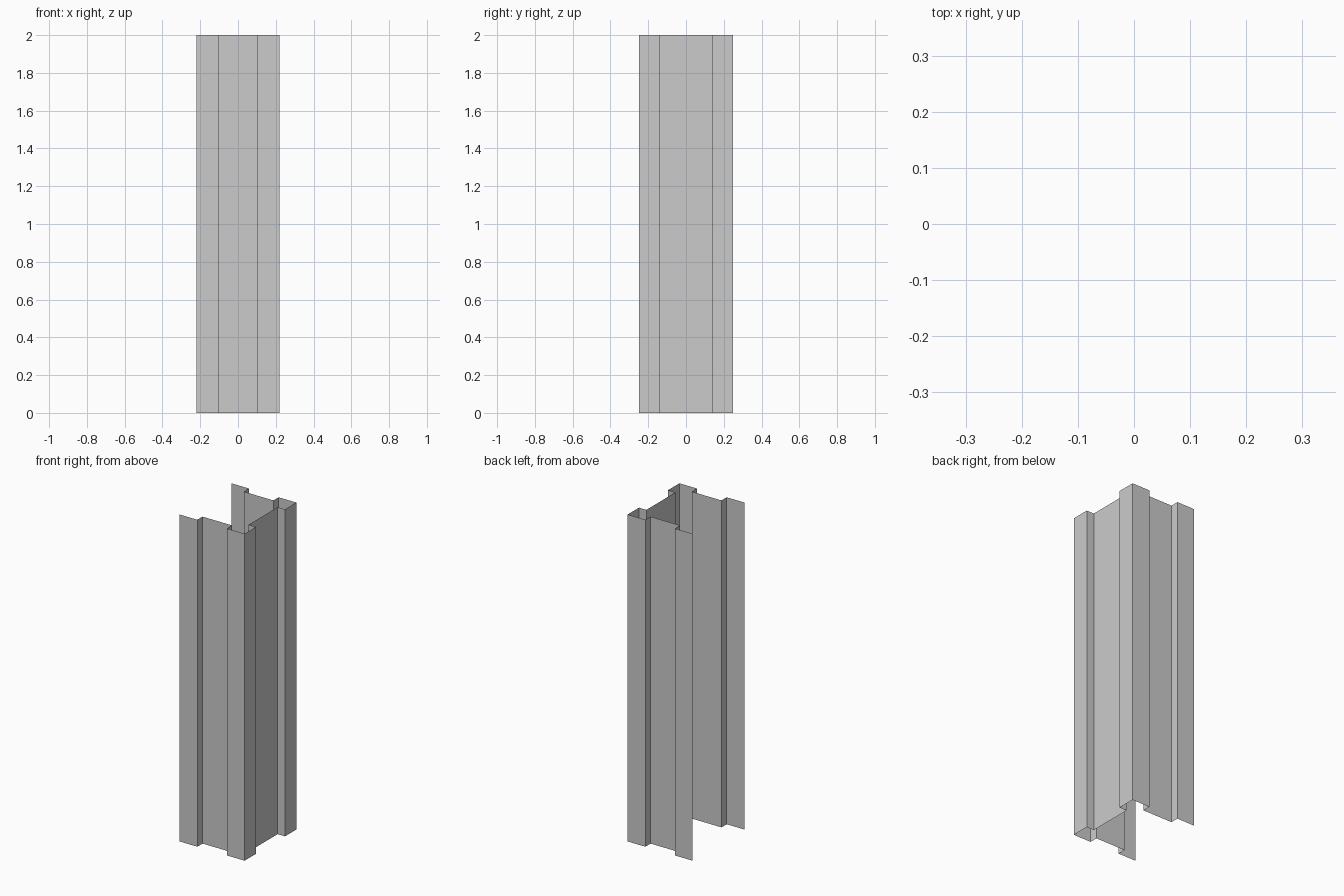
import bpy, bmesh

if "Cube" in bpy.data.objects:
    bpy.data.objects.remove(bpy.data.objects["Cube"])

HX, HY, HEIGHT = 0.22, 0.25, 2.0   # half width, half depth, height
RX, RY, STEP = 0.10, 0.14, 0.05    # half widths of the recesses, recess depth

# Half of the open sheet-metal section: front wall, corner, half of right wall
half = [(-HX, -HY), (-RX, -HY), (-RX, -HY + STEP), (RX, -HY + STEP),
        (RX, -HY), (HX, -HY), (HX, -RY), (HX - STEP, -RY)]
# Mirror across y to get the back wall; the left side stays open
profile = half + [(x, -y) for x, y in reversed(half)]

# Extrude the section upwards as a single thin sheet
bm = bmesh.new()
verts = [bm.verts.new((x, y, 0)) for x, y in profile]
edges = [bm.edges.new(pair) for pair in zip(verts, verts[1:])]
res = bmesh.ops.extrude_edge_only(bm, edges=edges)
top = [g for g in res["geom"] if isinstance(g, bmesh.types.BMVert)]
bmesh.ops.translate(bm, verts=top, vec=(0, 0, HEIGHT))

# Face the normals outwards (front wall towards -y)
bm.normal_update()
front = min(bm.faces, key=lambda f: f.calc_center_median().y
            + f.calc_center_median().x * 0.01)
if front.normal.y > 0:
    bmesh.ops.reverse_faces(bm, faces=bm.faces[:])

mesh = bpy.data.meshes.new("folded_sheet_column")
bm.to_mesh(mesh)
bm.free()
column = bpy.data.objects.new("folded_sheet_column", mesh)
bpy.context.collection.objects.link(column)
